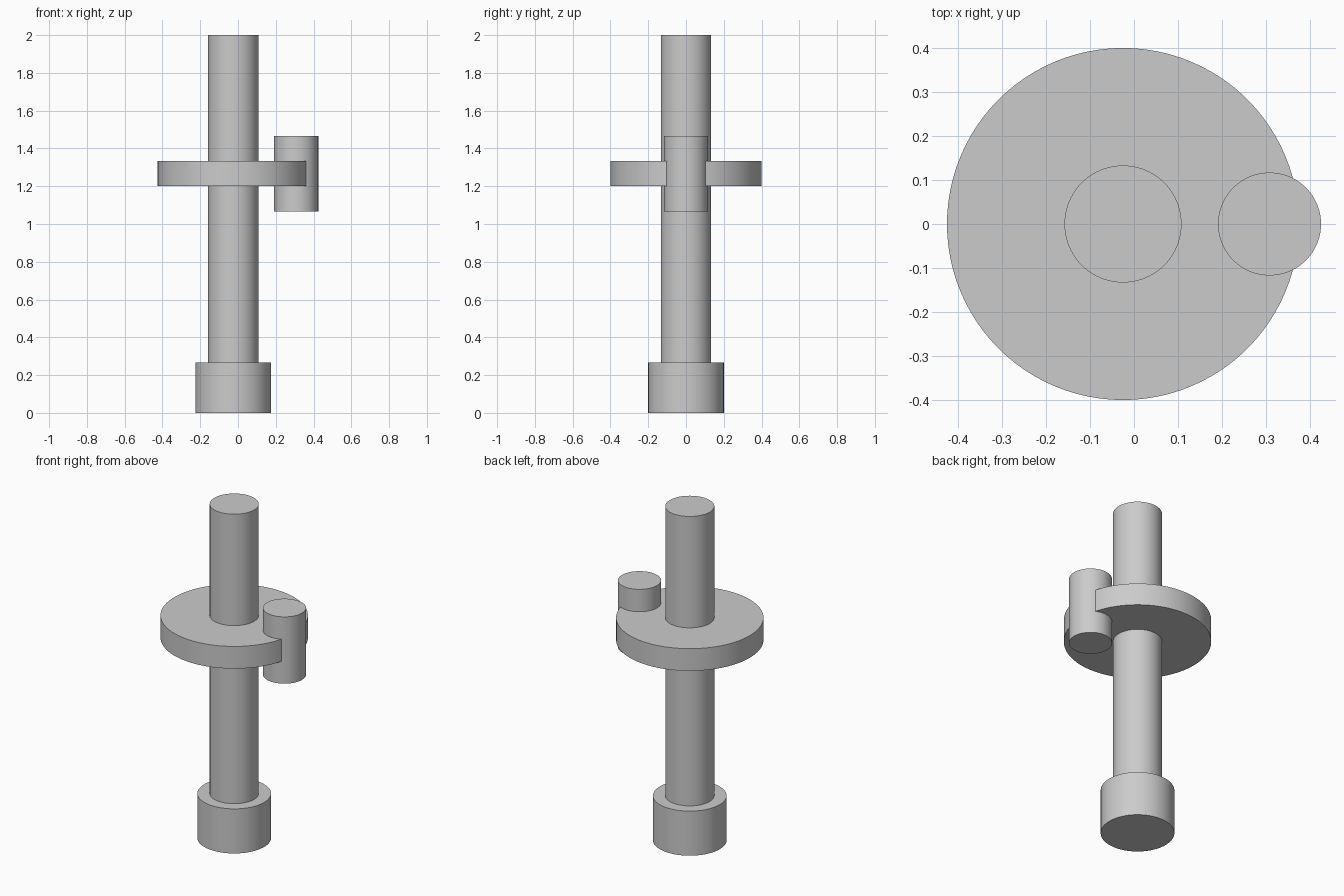
import bpy
import math

cube = bpy.data.objects.get("Cube")
if cube:
    bpy.data.objects.remove(cube, do_unlink=True)

# Single plain metal colour
GREY = (0.6, 0.6, 0.6, 1.0)
metal = bpy.data.materials.new("light grey metal")
metal.use_nodes = True
metal.diffuse_color = GREY
metal.node_tree.nodes["Principled BSDF"].inputs["Base Color"].default_value = GREY

AXIS_X = -0.025     # shaft axis
PIN_X = AXIS_X + 0.333


def cylinder(name, x, radius, bottom, top):
    """Upright smooth cylinder between two heights."""
    bpy.ops.mesh.primitive_cylinder_add(
        vertices=96, radius=radius, depth=top - bottom,
        location=(x, 0, (bottom + top) / 2))
    obj = bpy.context.object
    obj.name = name
    obj.data.materials.append(metal)
    bpy.ops.object.shade_smooth_by_angle(angle=math.radians(30))
    return obj


# Foot collar, main shaft, crank disc and the offset pin on its rim
cylinder("base_collar", AXIS_X, 0.2, 0, 0.267)
cylinder("shaft", AXIS_X, 0.133, 0.267, 2)
cylinder("disc", AXIS_X, 0.4, 1.2, 1.333)
cylinder("crank_pin", PIN_X, 0.117, 1.067, 1.467)
